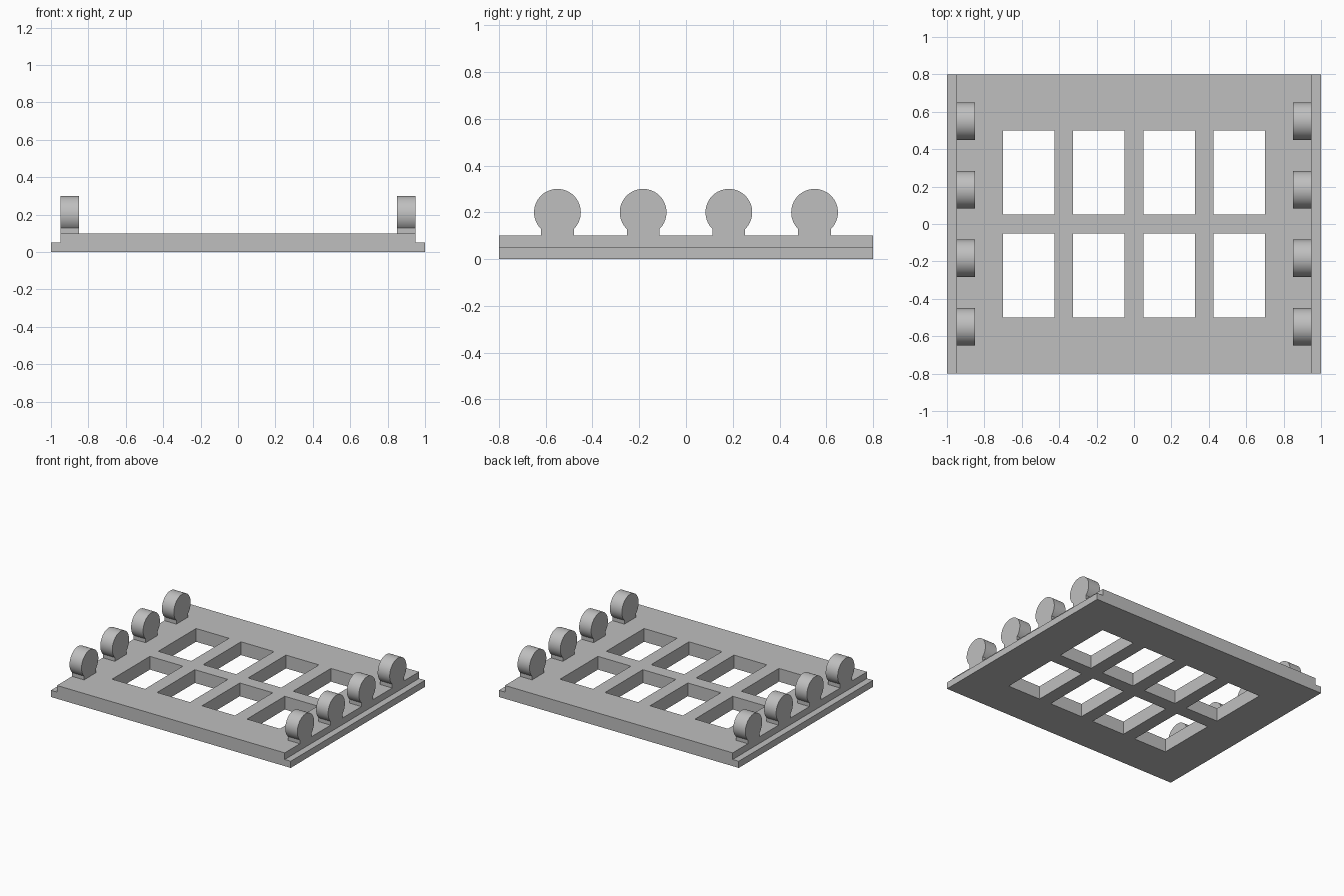
import bpy, bmesh, math

if "Cube" in bpy.data.objects:
    bpy.data.objects.remove(bpy.data.objects["Cube"], do_unlink=True)

grey = bpy.data.materials.new("plain grey")
grey.use_nodes = True
colour = (0.52, 0.52, 0.52, 1)
grey.diffuse_color = colour
grey.node_tree.nodes["Principled BSDF"].inputs["Base Color"].default_value = colour


def extrude_profile(name, points, direction):
    """Solid made by sweeping a flat outline along a vector."""
    bm = bmesh.new()
    face = bm.faces.new([bm.verts.new(p) for p in points])
    swept = bmesh.ops.extrude_face_region(bm, geom=[face], use_keep_orig=True)
    top = [v for v in swept["geom"] if isinstance(v, bmesh.types.BMVert)]
    bmesh.ops.translate(bm, verts=top, vec=direction)
    bmesh.ops.recalc_face_normals(bm, faces=bm.faces)
    mesh = bpy.data.meshes.new(name)
    bm.to_mesh(mesh)
    bm.free()
    mesh.materials.append(grey)
    obj = bpy.data.objects.new(name, mesh)
    bpy.context.collection.objects.link(obj)
    return obj


def activate(obj):
    bpy.ops.object.select_all(action="DESELECT")
    obj.select_set(True)
    bpy.context.view_layer.objects.active = obj


# Plate with a low ledge along its left and right edges
half = [(1, 0), (1, 0.05), (0.95, 0.05), (0.95, 0.1)]
outline = half + [(-x, z) for x, z in reversed(half)]
plate = extrude_profile("plate", [(x, -0.8, z) for x, z in outline], (0, 1.6, 0))

# Two rows of four rectangular openings
for x in (-0.7, -0.325, 0.05, 0.425):
    for y in (-0.5, 0.05):
        corners = [(x, y), (x + 0.275, y), (x + 0.275, y + 0.45), (x, y + 0.45)]
        cutter = extrude_profile("opening_cutter", [(a, b, -0.1) for a, b in corners], (0, 0, 0.4))
        cutter.hide_render = True
        activate(plate)
        cut = plate.modifiers.new("opening", "BOOLEAN")
        cut.operation = "DIFFERENCE"
        cut.solver = "EXACT"
        cut.object = cutter
        bpy.ops.object.modifier_apply(modifier=cut.name)
        bpy.data.objects.remove(cutter, do_unlink=True)

# Round knobs on narrow necks, four along each side
radius, neck, steps = 0.1, 0.07, 48
start = -math.acos(neck / radius)
sweep = math.pi - 2 * start
arc = [start + sweep * i / steps for i in range(steps + 1)]
knob_outline = [(radius * math.cos(a), 0.2 + radius * math.sin(a)) for a in arc]
knob_outline += [(-neck, 0.1), (neck, 0.1)]
for side, x in (("right", -0.95), ("left", 0.85)):
    for i in range(4):
        y = -0.55 + i * 1.1 / 3
        knob = extrude_profile(f"{side}_knob_{i + 1}", [(x, y + dy, z) for dy, z in knob_outline], (0.1, 0, 0))
        activate(knob)
        bpy.ops.object.shade_smooth_by_angle(angle=math.radians(30))
